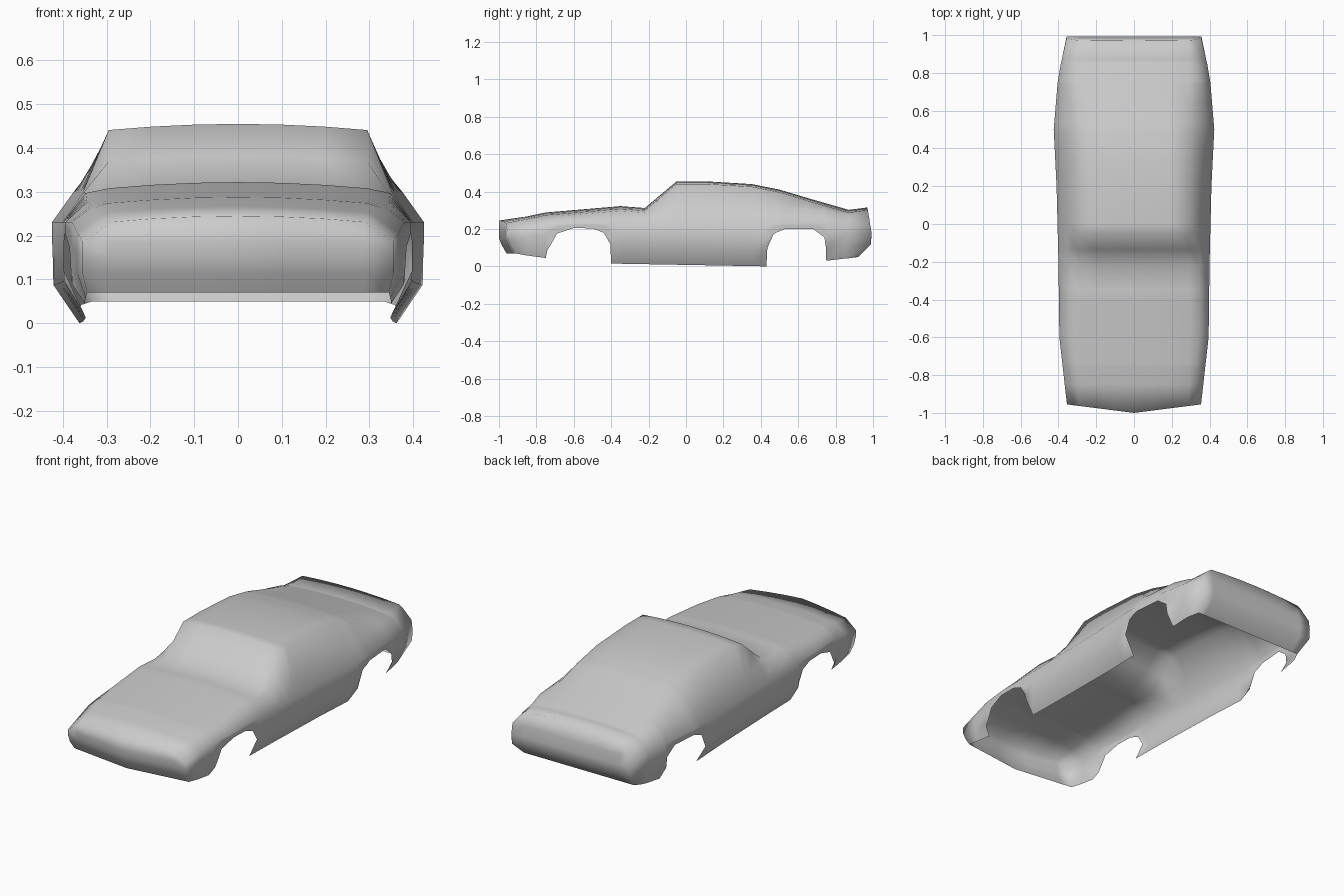
import bpy
import bmesh

default_cube = bpy.data.objects.get("Cube")
if default_cube:
    bpy.data.objects.remove(default_cube, do_unlink=True)

# Side profiles as (y, value) pairs running from nose to tail
ROOF_LINE = [(-0.955, 0.245), (-0.75, 0.288), (-0.55, 0.305), (-0.35, 0.322),
             (-0.22, 0.312), (-0.05, 0.455), (0.1, 0.455), (0.35, 0.44),
             (0.5, 0.41), (0.65, 0.365), (0.87, 0.302), (0.97, 0.315)]
HALF_WIDTH = [(-0.955, 0.355), (-0.6, 0.395), (-0.2, 0.4), (0.2, 0.41),
              (0.5, 0.425), (0.8, 0.4), (0.97, 0.357)]
LOWER_EDGE = [(-0.955, 0.07), (-0.85, 0.058), (-0.75, 0.045), (-0.74, 0.09),
              (-0.72, 0.12), (-0.69, 0.175), (-0.6, 0.205), (-0.5, 0.203),
              (-0.44, 0.18), (-0.405, 0.12), (-0.4, 0.015), (0.43, 0.0),
              (0.435, 0.1), (0.47, 0.175), (0.53, 0.2), (0.68, 0.2),
              (0.74, 0.155), (0.748, 0.1), (0.75, 0.03), (0.85, 0.042),
              (0.97, 0.05)]
TAIL_DEPTH = [(0.05, 0.92), (0.13, 1.0), (0.315, 0.97)]
SIDE_STEPS = (0, 0.38, 0.7, 1)


def sample(profile, position):
    """Linear lookup along a profile."""
    for (a, start), (b, end) in zip(profile, profile[1:]):
        if position <= b:
            factor = max(0, (position - a) / (b - a))
            return start + (end - start) * factor
    return profile[-1][1]


def section(y):
    """Half cross-section from lower edge to centre line, as (x, z)."""
    top, width, low = (sample(p, y) for p in (ROOF_LINE, HALF_WIDTH, LOWER_EDGE))
    belt = min(0.23, top - 0.06)
    points = []
    for step in SIDE_STEPS:
        z = low + (belt - low) * step
        points.append((width - 0.7 * max(0, 0.085 - z), z))
    points.append((width - 0.05, min(0.3, top - 0.025)))
    edge = min(0.295, width - 0.065)
    points += [(edge * f, top - 0.014 * f * f) for f in (1, 0.67, 0.33, 0)]
    return points


def nose_y(x, z):
    bow = 0.045 * max(0, 1 - abs(x) / 0.355)
    return -0.955 - bow + 0.04 * max(0, (0.14 - z) / 0.07)


def tail_y(x, z):
    return sample(TAIL_DEPTH, z)


bm = bmesh.new()


def bridge(first, second):
    for i in range(len(first) - 1):
        bm.faces.new((first[i], first[i + 1], second[i + 1], second[i]))


def make_ring(y, depth):
    half = section(y)
    full = half + [(-x, z) for x, z in reversed(half[:-1])]
    return [bm.verts.new((x, depth(x, z) if depth else y, z)) for x, z in full]


# Body skin lofted through all stations, with the arches in its lower edge
stations = sorted({y for y, _ in ROOF_LINE + LOWER_EDGE} | {-0.135, 0.0, 0.2})
rings = []
for y in stations:
    depth = {stations[0]: nose_y, stations[-1]: tail_y}.get(y)
    rings.append(make_ring(y, depth))
for first, second in zip(rings, rings[1:]):
    bridge(first, second)


# Nose and tail panels
def end_panel(ring, depth):
    rows = []
    for k in range(len(SIDE_STEPS)):
        z = ring[k].co.z
        inner = [bm.verts.new((v.co.x, depth(v.co.x, z), z)) for v in ring[5:-5]]
        rows.append([ring[k]] + inner + [ring[-1 - k]])
    rows.append(ring[4:-4])
    for lower, upper in zip(rows, rows[1:]):
        bridge(lower, upper)


end_panel(rings[0], nose_y)
end_panel(rings[-1], tail_y)
bmesh.ops.recalc_face_normals(bm, faces=bm.faces)
roof = max(bm.faces, key=lambda f: f.calc_center_median().z)
if roof.normal.z < 0:
    bmesh.ops.reverse_faces(bm, faces=bm.faces)

mesh = bpy.data.meshes.new("car_body_shell")
bm.to_mesh(mesh)
bm.free()
for polygon in mesh.polygons:
    polygon.use_smooth = True

# Plain grey paint
paint = bpy.data.materials.new("light_grey")
paint.use_nodes = True
grey = (0.6, 0.6, 0.6, 1)
paint.diffuse_color = grey
paint.node_tree.nodes["Principled BSDF"].inputs["Base Color"].default_value = grey
mesh.materials.append(paint)

body = bpy.data.objects.new("car_body_shell", mesh)
bpy.context.collection.objects.link(body)
